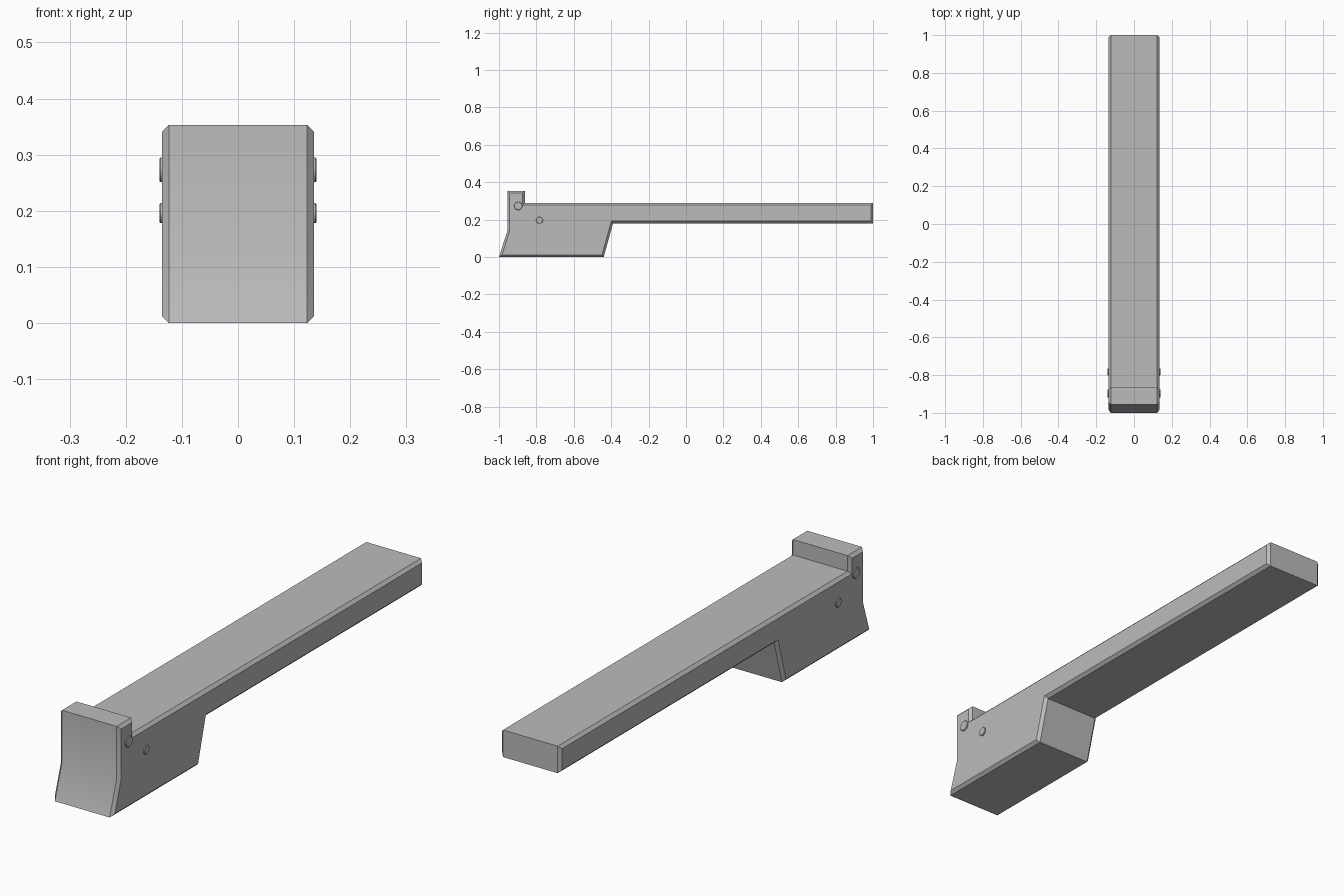
import bpy
import bmesh
from math import radians
from mathutils import Matrix

cube = bpy.data.objects.get("Cube")
if cube:
    bpy.data.objects.remove(cube, do_unlink=True)

HALF_WIDTH = 0.135
CHAMFER = 0.012

grey = bpy.data.materials.new("plain grey")
grey.use_nodes = True
colour = (0.5, 0.5, 0.5, 1)
grey.diffuse_color = colour
grey.node_tree.nodes["Principled BSDF"].inputs["Base Color"].default_value = colour


def finish(bm, name):
    """Turn a bmesh into a shaded, coloured object."""
    bmesh.ops.recalc_face_normals(bm, faces=bm.faces[:])
    mesh = bpy.data.meshes.new(name)
    bm.to_mesh(mesh)
    bm.free()
    mesh.materials.append(grey)
    obj = bpy.data.objects.new(name, mesh)
    bpy.context.collection.objects.link(obj)
    bpy.ops.object.select_all(action="DESELECT")
    obj.select_set(True)
    bpy.context.view_layer.objects.active = obj
    bpy.ops.object.shade_smooth_by_angle(angle=radians(30))
    return obj


# Body: side profile (y, z) extruded across x, with chamfered side edges
profile = [(-1, 0), (-0.44, 0), (-0.39, 0.18), (1, 0.18), (1, 0.29),
           (-0.862, 0.29), (-0.862, 0.353), (-0.955, 0.353), (-0.955, 0.14)]
bm = bmesh.new()
side = bm.faces.new([bm.verts.new((-HALF_WIDTH, y, z)) for y, z in profile])
result = bmesh.ops.extrude_face_region(bm, geom=[side], use_keep_orig=True)
moved = [v for v in result["geom"] if isinstance(v, bmesh.types.BMVert)]
bmesh.ops.translate(bm, verts=moved, vec=(2 * HALF_WIDTH, 0, 0))
bmesh.ops.recalc_face_normals(bm, faces=bm.faces[:])
rims = [e for e in bm.edges if abs(e.verts[0].co.x - e.verts[1].co.x) < 1e-5]
bmesh.ops.bevel(bm, geom=rims, offset=CHAMFER, segments=1, affect="EDGES")
finish(bm, "body")

# Cross pins running through the body, their ends standing slightly proud
for name, y, z, radius in (("upper_pin", -0.897, 0.273, 0.022),
                           ("lower_pin", -0.783, 0.196, 0.018)):
    bm = bmesh.new()
    placement = Matrix.Translation((0, y, z)) @ Matrix.Rotation(radians(90), 4, "Y")
    bmesh.ops.create_cone(bm, cap_ends=True, segments=32, radius1=radius,
                          radius2=radius, depth=0.28, matrix=placement)
    ends = [e for e in bm.edges if abs(e.verts[0].co.x - e.verts[1].co.x) < 1e-5]
    bmesh.ops.bevel(bm, geom=ends, offset=0.002, segments=1, affect="EDGES")
    finish(bm, name)
